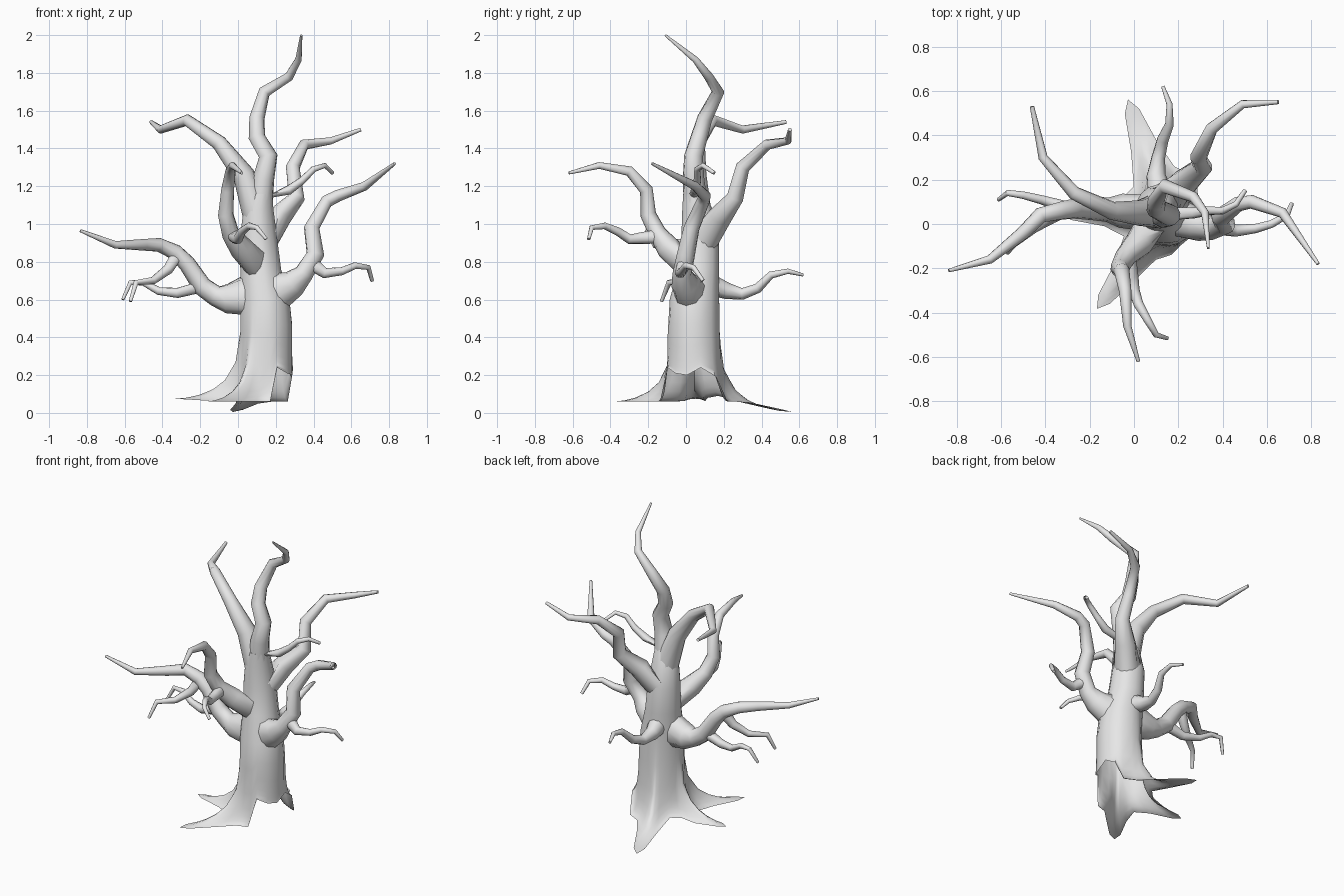
import bpy
import bmesh
from math import cos, sin, radians
from mathutils import Vector
from mathutils.bvhtree import BVHTree

SIDES = 10
TRUNK_CENTRE = Vector((.152, .041, 0))
TRUNK_RADIUS = .138
SKIRT_TOP = .58

cube = bpy.data.objects.get("Cube")
if cube:
    bpy.data.objects.remove(cube, do_unlink=True)

# Single bare-wood colour
bark = bpy.data.materials.new("pale_grey_bark")
bark.use_nodes = True
bark.diffuse_color = (.8, .8, .8, 1)
shader = next(n for n in bark.node_tree.nodes if n.type == 'BSDF_PRINCIPLED')
shader.inputs["Base Color"].default_value = bark.diffuse_color
shader.inputs["Roughness"].default_value = .8


def loft(name, rings):
    """Skin a stack of equal rings, open at the base; return its surface."""
    bm = bmesh.new()
    loops = [[bm.verts.new(p) for p in ring] for ring in rings]
    for lower, upper in zip(loops, loops[1:]):
        for i in range(len(lower)):
            j = (i + 1) % len(lower)
            bm.faces.new((lower[i], lower[j], upper[j], upper[i]))
    bm.faces.new(loops[-1])
    surface = BVHTree.FromBMesh(bm)
    mesh = bpy.data.meshes.new(name)
    bm.to_mesh(mesh)
    bm.free()
    mesh.materials.append(bark)
    obj = bpy.data.objects.new(name, mesh)
    bpy.context.collection.objects.link(obj)
    bpy.ops.object.select_all(action='DESELECT')
    bpy.context.view_layer.objects.active = obj
    obj.select_set(True)
    bpy.ops.object.shade_smooth_by_angle(angle=radians(60))
    return surface


def branch(name, parent, thick, thin, collar, *path):
    """Tapered crooked limb whose widened first ring lies on its parent."""
    points = [Vector(p) for p in path]
    lengths = [(b - a).length for a, b in zip(points, points[1:])]
    total = sum(lengths)
    side = None
    rings = []
    for i, centre in enumerate(points):
        tangent = Vector()
        if i > 0:
            tangent += (centre - points[i - 1]).normalized()
        if i < len(points) - 1:
            tangent += (points[i + 1] - centre).normalized()
        tangent.normalize()
        if side is None:
            side = tangent.orthogonal()
        side = (side - tangent * side.dot(tangent)).normalized()
        other = tangent.cross(side)
        along = sum(lengths[:i]) / total
        radius = thick + (thin - thick) * along ** 1.25
        radius *= 1 + (collar - 1) * max(0, 1 - i / 2)
        ring = []
        for k in range(SIDES):
            a = radians(360 * k / SIDES)
            ring.append(centre + (side * cos(a) + other * sin(a)) * radius)
        if parent and i == 0:
            ring = [parent.find_nearest(p)[0] for p in ring]
        rings.append(ring)
    return loft(name, rings)


def root(angle, reach, height):
    """Hem columns of one blunt root tip."""
    return [(angle + turn, reach * part, height + (.06 - height) * (1 - part) * 2)
            for turn, part in ((-11, .6), (-4, .9), (0, 1), (4, .9), (11, .6))]


# Ragged hem of the trunk: angle, reach and height of each column,
# with three long root tips and a torn opening on one side
hem = [
    (-84, .18, .06), (-68, .15, .24), (-42, .145, .21), (-15, .14, .20),
    (15, .145, .24), (42, .18, .19), (58, .21, .06), (82, .22, .06),
    *root(109, .55, .005), (140, .20, .09), (160, .22, .08),
    *root(179, .485, .075), (206, .22, .06),
    *root(233, .53, .06), (255, .21, .06),
]


def around(angle, radius, z, centre=TRUNK_CENTRE):
    a = radians(angle)
    return Vector((centre.x + radius * cos(a), centre.y + radius * sin(a), z))


# Trunk with spreading roots
trunk_rings = []
for t in (1, .94, .86, .76, .64, .45, .2):
    ring = []
    for angle, reach, height in hem:
        radius = TRUNK_RADIUS + (reach - TRUNK_RADIUS) * t ** 3.2
        drop = 1 - (1 - t) ** 1.6
        ring.append(around(angle, radius, SKIRT_TOP + (height - SKIRT_TOP) * drop))
    trunk_rings.append(ring)
for x, y, z, radius in ((.145, .045, .6, .132), (.122, .067, .76, .11),
                        (.11, .075, .93, .1), (.11, .06, 1.08, .08),
                        (.124, .045, 1.16, .06)):
    trunk_rings.append([around(c[0], radius, z, Vector((x, y, 0))) for c in hem])
trunk = loft("trunk_and_roots", trunk_rings)

# Crown limbs
branch("top_limb", None, .058, .006, 1.1,
       (.122, .05, 1.12), (.135, .04, 1.24), (.16, .04, 1.36), (.10, .07, 1.46),
       (.10, .10, 1.56), (.14, .17, 1.70), (.27, .12, 1.78), (.32, .05, 1.87),
       (.335, -.11, 2.0))
branch("upper_right_limb", None, .055, .01, 1.4,
       (.10, .06, 1.05), (.03, .05, 1.26), (-.10, .06, 1.43),
       (-.27, .14, 1.55), (-.41, .30, 1.50), (-.46, .53, 1.54))
upper_left = branch("upper_left_limb", trunk, .055, .01, 1.5,
       (.16, .13, .92), (.22, .18, 1.04), (.31, .26, 1.14), (.29, .30, 1.30),
       (.35, .43, 1.42), (.49, .54, 1.44), (.65, .55, 1.50))
branch("upper_left_twig", trunk, .025, .01, 1.2,
       (.18, .045, 1.17), (.27, .05, 1.18), (.34, .06, 1.23),
       (.40, .06, 1.29), (.46, .09, 1.31), (.50, .15, 1.27))

# Left limb and its twig
left_limb = branch("left_limb", trunk, .056, .008, 1.7,
       (.24, .01, .65), (.295, -.005, .685), (.35, -.02, .74), (.41, .0, .84),
       (.39, .03, .98), (.47, .09, 1.12), (.53, .10, 1.15), (.67, .05, 1.20),
       (.83, -.18, 1.32))
branch("left_twig", left_limb, .026, .01, 1.3,
       (.41, -.02, .775), (.46, -.03, .74), (.55, -.02, .75),
       (.62, .0, .78), (.69, .04, .77), (.71, .09, .70))

# Right limb and its twigs
right_limb = branch("right_limb", trunk, .06, .008, 1.7,
       (.02, .05, .62), (-.06, .06, .605), (-.12, .065, .62), (-.19, .07, .67),
       (-.27, .07, .79), (-.33, .06, .85), (-.42, .04, .89), (-.50, -.04, .89),
       (-.65, -.16, .89), (-.835, -.21, .965))
branch("right_lower_twig", right_limb, .027, .009, 1.2,
       (-.23, .07, .66), (-.32, .08, .635), (-.42, .11, .645),
       (-.50, .13, .69), (-.57, .14, .69), (-.61, .11, .60))
branch("right_upper_twig", right_limb, .027, .009, 1.2,
       (-.335, .05, .815), (-.37, .03, .76), (-.45, -.02, .70),
       (-.54, -.09, .69), (-.57, -.13, .59))

# Front limb and its twig
front_limb = branch("front_limb", trunk, .055, .008, 1.5,
       (.07, -.03, .80), (.02, -.09, .87), (-.04, -.15, .95), (-.065, -.20, 1.05),
       (-.055, -.21, 1.18), (-.04, -.30, 1.28), (-.03, -.46, 1.31),
       (.02, -.62, 1.27))
branch("front_twig", front_limb, .03, .009, 1.2,
       (-.015, -.18, .93), (-.01, -.24, .925), (.0, -.30, .92), (.02, -.36, .96),
       (.06, -.43, .99), (.10, -.50, .98), (.15, -.515, .92))

# Rear twig
branch("rear_twig", trunk, .037, .008, 1.5,
       (.11, .16, .665), (.10, .22, .645), (.11, .30, .63), (.13, .38, .66),
       (.16, .45, .73), (.16, .54, .75), (.13, .62, .73))
